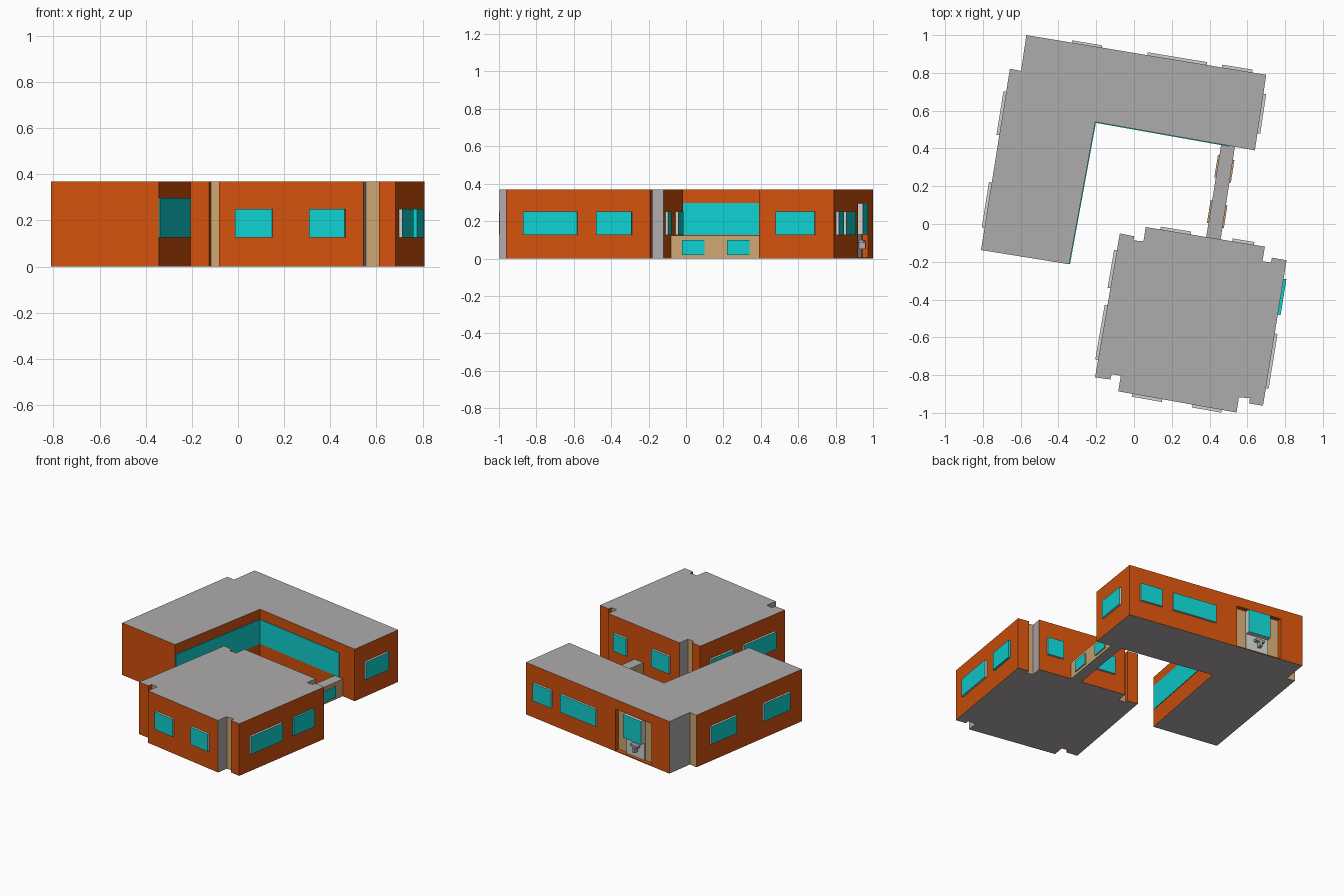
import bpy, bmesh
from mathutils import Vector

if "Cube" in bpy.data.objects:
    bpy.data.objects.remove(bpy.data.objects["Cube"])


def material(name, r, g, b):
    m = bpy.data.materials.new(name)
    m.diffuse_color = (r, g, b, 1)
    m.use_nodes = True
    m.node_tree.nodes["Principled BSDF"].inputs["Base Color"].default_value = m.diffuse_color
    return m


ORANGE = material("orange_wall", 0.65, 0.083, 0.004)
GREY = material("roof_grey", 0.43, 0.41, 0.415)
TAN = material("tan_panel", 0.63, 0.38, 0.17)
TEAL = material("teal_glass", 0.005, 0.64, 0.64)
PALE = material("pale_frame", 0.62, 0.64, 0.62)


def make_object(name, bm, mats):
    bmesh.ops.recalc_face_normals(bm, faces=bm.faces[:])
    me = bpy.data.meshes.new(name)
    bm.to_mesh(me)
    bm.free()
    for m in mats:
        me.materials.append(m)
    ob = bpy.data.objects.new(name, me)
    bpy.context.collection.objects.link(ob)
    return ob


def block(name, pts, z0, z1, wall, special={}):
    """Extruded footprint: grey roof and floor, walls coloured per edge (1 grey, 2 tan)."""
    bm = bmesh.new()
    low = [bm.verts.new((x, y, z0)) for x, y in pts]
    top = [bm.verts.new((x, y, z1)) for x, y in pts]
    bm.faces.new(low).material_index = 1
    bm.faces.new(top).material_index = 1
    n = len(pts)
    for i in range(n):
        j = (i + 1) % n
        f = bm.faces.new((low[i], low[j], top[j], top[i]))
        f.material_index = special.get(i, 0)
    return make_object(name, bm, [wall, GREY, TAN])


def plate(name, wall, t0, t1, z0, z1, d0, d1, side, front=None):
    """Box on a wall from fraction t0 to t1, reaching d0..d1 along the outward normal."""
    a, b = Vector(wall[0]), Vector(wall[1])
    d = b - a
    out = Vector((-d.y, d.x)).normalized()
    bm = bmesh.new()
    rows = []
    for dep in (d0, d1):
        p, q = a + d * t0 + out * dep, a + d * t1 + out * dep
        rows.append([bm.verts.new((v.x, v.y, z)) for v, z in
                     ((p, z0), (q, z0), (q, z1), (p, z1))])
    bm.faces.new(rows[0])
    bm.faces.new(rows[1]).material_index = 1
    for i in range(4):
        j = (i + 1) % 4
        bm.faces.new((rows[0][i], rows[0][j], rows[1][j], rows[1][i]))
    return make_object(name, bm, [side, front or side] if side else [])


def window(name, wall, axis, c0, c1, z0=0.125, z1=0.25, side=PALE, depth=0.015):
    """Window between two world coordinates on the given axis."""
    a, b = wall[0][axis], wall[1][axis]
    t0, t1 = sorted(((c0 - a) / (b - a), (c1 - a) / (b - a)))
    plate(name, wall, t0, t1, z0, z1, -0.005, depth, side, TEAL)


H = 0.368

# L-shaped wing
wing_pts = [(-0.57, 1.0), (0.70, 0.79), (0.64, 0.39), (-0.205, 0.54),
            (-0.343, -0.213), (-0.81, -0.138), (-0.657, 0.822), (-0.598, 0.81)]
wing = block("l_shaped_wing", wing_pts, 0, H, ORANGE, {6: 2, 7: 1})
back = (wing_pts[0], wing_pts[1])
w_right = (wing_pts[1], wing_pts[2])
inner_back = (wing_pts[2], wing_pts[3])
inner_left = (wing_pts[3], wing_pts[4])
w_left = (wing_pts[5], wing_pts[6])

# Square block with a notch near each corner
sq_pts = [(-0.075, -0.05), (0.0, -0.065), (-0.002, -0.087), (0.05, -0.092), (0.062, -0.016),
          (0.693, -0.12), (0.68, -0.197), (0.725, -0.204), (0.73, -0.178), (0.808, -0.192),
          (0.683, -0.962), (0.61, -0.95), (0.613, -0.922), (0.555, -0.918), (0.543, -0.998),
          (-0.083, -0.886), (-0.07, -0.803), (-0.118, -0.795), (-0.125, -0.823), (-0.206, -0.812)]
block("square_block", sq_pts, 0, H, ORANGE,
      {2: 2, 3: 1, 5: 1, 6: 2, 12: 2, 13: 1, 15: 1, 16: 2})
s_back = (sq_pts[4], sq_pts[5])
s_right = (sq_pts[9], sq_pts[10])
s_front = (sq_pts[14], sq_pts[15])
s_left = (sq_pts[19], sq_pts[0])

# Low connecting corridor
cor = [(0.463, 0.43), (0.535, 0.415), (0.458, -0.085), (0.382, -0.07)]
block("corridor", cor, 0, 0.122, TAN)
for lo, hi in ((-0.02, 0.10), (0.22, 0.34)):
    window("corridor_window", (cor[1], cor[2]), 1, lo, hi, 0.02, 0.098, TAN, 0.008)
    window("corridor_window", (cor[3], cor[0]), 1, lo + 0.025, hi + 0.025, 0.02, 0.098, TAN, 0.008)

# Windows: wall, axis measured along, start, end
for wall, axis, lo, hi in (
        (s_front, 0, -0.01, 0.15), (s_front, 0, 0.31, 0.465),
        (s_right, 1, -0.87, -0.58),
        (s_back, 0, 0.14, 0.30), (s_back, 0, 0.52, 0.635),
        (s_left, 1, -0.34, -0.14), (s_left, 1, -0.72, -0.43),
        (back, 0, 0.07, 0.385), (back, 0, 0.465, 0.625),
        (w_right, 1, 0.48, 0.69),
        (w_left, 1, 0.47, 0.70), (w_left, 1, -0.02, 0.22)):
    window("window", wall, axis, lo, hi)
window("plain_window", s_right, 1, -0.48, -0.29, side=TEAL)

# Courtyard glazing strips
plate("courtyard_glazing", inner_back, 0.16, 0.997, 0.125, 0.297, -0.003, 0.004, TEAL)
plate("courtyard_glazing", inner_left, 0.003, 0.997, 0.125, 0.297, -0.003, 0.004, TEAL)

# Entrance recess cut into the back wall
cutter = plate("entrance_cutter", back, 0.125, 0.377, 0.006, 0.30, -0.035, 0.05, None)
cutter.hide_render = True
cutter.hide_viewport = True
for p in cutter.data.polygons:
    p.material_index = 0
mod = wing.modifiers.new("entrance_recess", 'BOOLEAN')
mod.operation = 'DIFFERENCE'
mod.object = cutter
mod.solver = 'EXACT'

# Entrance: tan backing, pale door, glass above, small handle block
plate("entrance_backing", back, 0.126, 0.376, 0.006, 0.299, -0.037, -0.03, TAN)
plate("entrance_door", back, 0.19, 0.315, 0.006, 0.128, -0.032, -0.022, PALE)
plate("entrance_glass", back, 0.19, 0.315, 0.128, 0.293, -0.032, 0.012, PALE, TEAL)
plate("door_handle_post", back, 0.235, 0.25, 0.05, 0.085, -0.025, 0.012, GREY)
plate("door_handle_bar", back, 0.22, 0.27, 0.085, 0.10, -0.025, 0.006, GREY)
